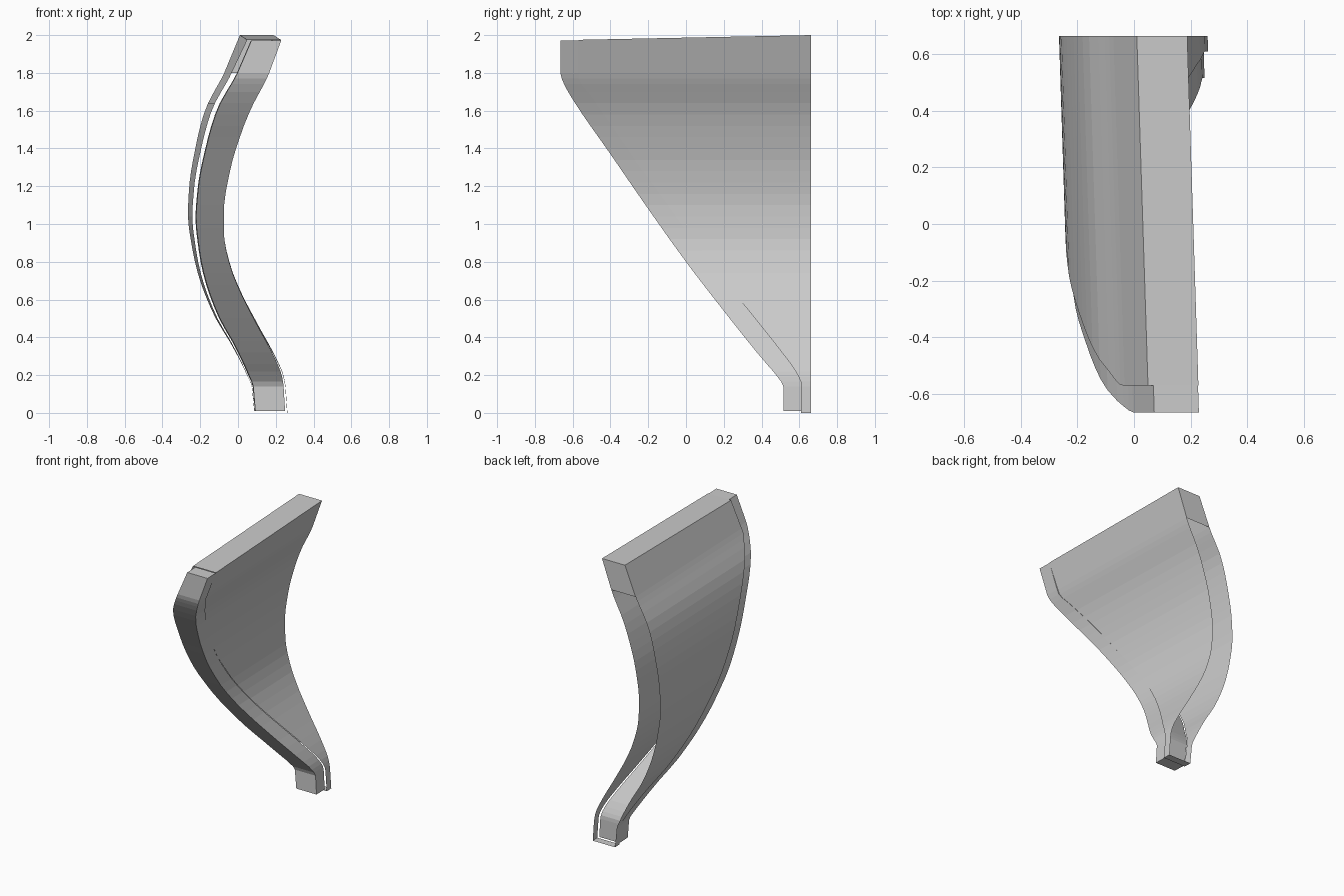
import bpy, bmesh

if "Cube" in bpy.data.objects:
    bpy.data.objects.remove(bpy.data.objects["Cube"])

# S-shaped side profile measured at the back edge: (z, x)
LEFT = [(0, .087), (.14, .073), (.2, .048), (.345, -.025), (.52, -.128), (.73, -.21),
        (.87, -.242), (1.05, -.265), (1.2, -.258), (1.4, -.226), (1.6, -.175), (1.8, -.073), (2, .01)]
RIGHT = [(0, .26), (.14, .25), (.2, .238), (.31, .187), (.47, .095), (.655, -.005), (.79, -.06),
         (.945, -.095), (1.08, -.1), (1.29, -.073), (1.475, -.024), (1.61, .025), (1.78, .108), (2, .188)]
# Sloping front outlines: (z, y)
OUTER = [(0, .515), (.14, .515), (.19, .485), (.29, .4), (.54, .2), (.8, 0), (1.08, -.2),
         (1.37, -.4), (1.66, -.6), (1.74, -.645), (1.8, -.665), (2, -.665)]
INNER = [(0, .61), (.15, .61), (.22, .58), (.33, .5), (.7, .205), (.97, 0), (1.24, -.2),
         (1.53, -.4), (1.7, -.52), (1.78, -.57), (2, -.57)]
BACK, SHEAR = .663, .032


def curve(pts, z):
    """Smooth interpolation that never overshoots the points."""
    n = len(pts)
    d = [(pts[i + 1][1] - pts[i][1]) / (pts[i + 1][0] - pts[i][0]) for i in range(n - 1)]

    def slope(i):
        if i == 0:
            return d[0]
        if i == n - 1:
            return d[-1]
        a, b = d[i - 1], d[i]
        return 2 * a * b / (a + b) if a * b > 0 else 0

    i = min(n - 2, max(k for k in range(n) if pts[k][0] <= z))
    h = pts[i + 1][0] - pts[i][0]
    t = (z - pts[i][0]) / h
    return ((2*t**3 - 3*t**2 + 1) * pts[i][1] + (t**3 - 2*t**2 + t) * h * slope(i)
            + (3*t**2 - 2*t**3) * pts[i + 1][1] + (t**3 - t**2) * h * slope(i + 1))


def section(z, y0, y1, in_l=0, in_r=0):
    """Rectangular cross-section, skewed so the front swings to +x; the top row dips forward."""
    def pt(x, y):
        drop = .025 * (BACK - y) / 1.23 if z == 2 else 0
        return (x + SHEAR * (BACK - y), y, z - drop)
    l, r = curve(LEFT, z) + in_l, curve(RIGHT, z) - in_r
    return [pt(l, y0), pt(r, y0), pt(r, y1), pt(l, y1)]


def loft(name, rings, keep=lambda side, z: True):
    """Join rings; sides are 0 front, 1 right, 2 back, 3 left. keep() leaves sides open."""
    bm = bmesh.new()
    rows = [[bm.verts.new(p) for p in r] for r in rings]
    for a, b in zip(rows, rows[1:]):
        for i in range(4):
            j = (i + 1) % 4
            if keep(i, a[2].co.z):
                bm.faces.new((a[i], a[j], b[j], b[i]))
    bm.faces.new(rows[0][::-1])
    bm.faces.new(rows[-1])
    me = bpy.data.meshes.new(name)
    bm.to_mesh(me)
    bm.free()
    ob = bpy.data.objects.new(name, me)
    bpy.context.collection.objects.link(ob)
    return ob


def levels(a, b):
    keys = [.14, .165, .19, .22, .26] + [.32 + .06 * i for i in range(24)] + [1.74, 1.77, 1.8]
    return [a] + keys + [b]


# Hollow curved panel: two sheets with end caps, open back below the top rail
loft("curved_panel", [section(z, curve(INNER, z), BACK) for z in levels(0, 2)],
     lambda side, z: side in (1, 3) or (side == 2 and z > 1.79))

# Solid front edge band, drifting slightly to +x towards the top
loft("front_band", [section(z, curve(OUTER, z), curve(INNER, z),
                            .001 + .015 * z, .015 - .012 * z) for z in levels(.01, 1.972)])
